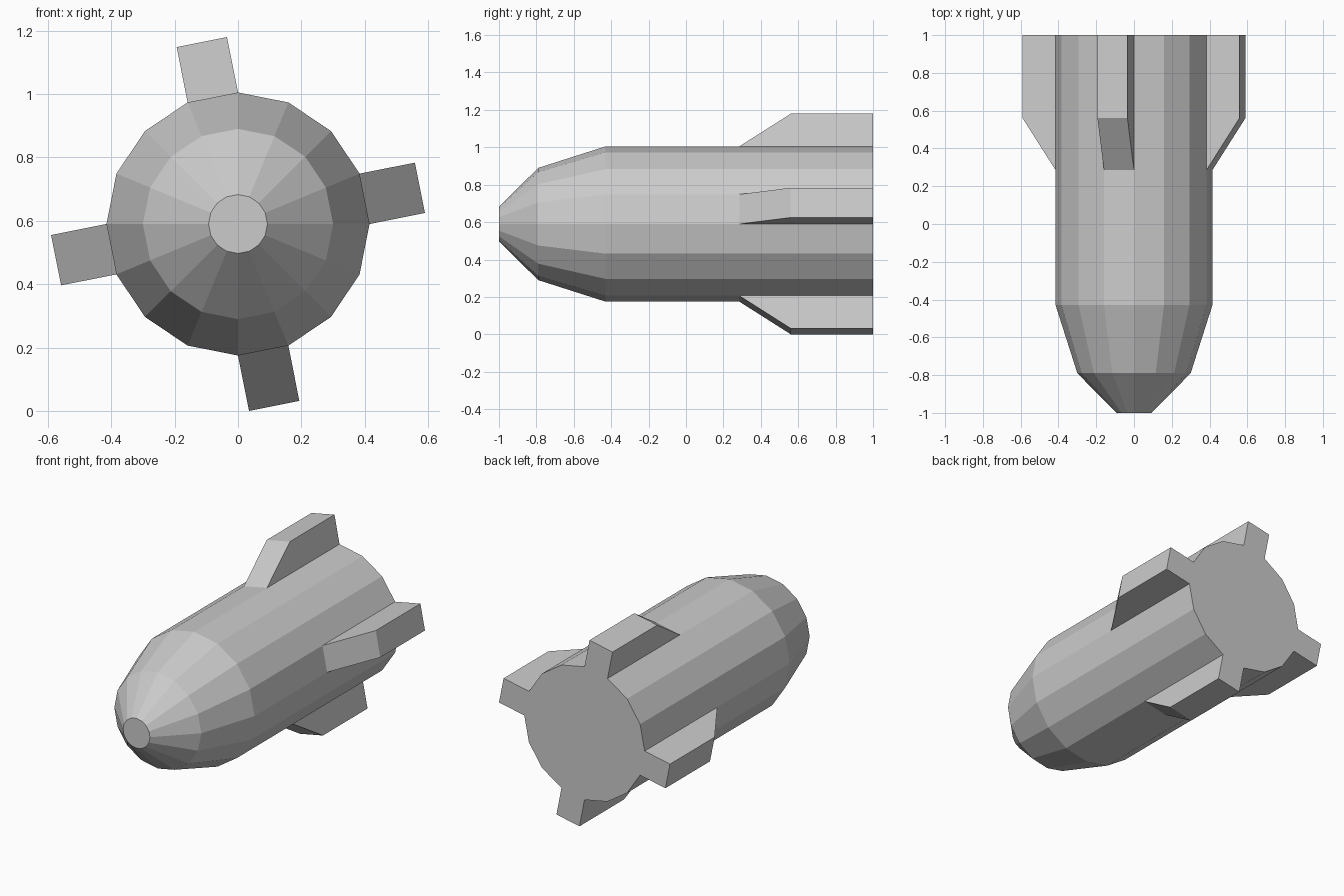
import bpy
import bmesh
import math
from mathutils import Vector

cube = bpy.data.objects.get("Cube")
if cube:
    bpy.data.objects.remove(cube, do_unlink=True)

SIDES = 16
RADIUS = 0.415
CENTRE_Z = 0.59
FIN_HEIGHT = 0.178

grey = bpy.data.materials.new("light grey")
grey.use_nodes = True
colour = (0.6, 0.6, 0.6, 1)
grey.diffuse_color = colour
grey.node_tree.nodes["Principled BSDF"].inputs["Base Color"].default_value = colour


def rim_point(index, radius, y):
    a = math.tau * index / SIDES
    return Vector((radius * math.cos(a), y, CENTRE_Z + radius * math.sin(a)))


def finish(name, bm):
    bmesh.ops.recalc_face_normals(bm, faces=bm.faces)
    mesh = bpy.data.meshes.new(name)
    bm.to_mesh(mesh)
    bm.free()
    mesh.materials.append(grey)
    obj = bpy.data.objects.new(name, mesh)
    bpy.context.collection.objects.link(obj)


# Faceted body with a tapered, blunt nose
profile = [(-1, 0.093), (-0.79, 0.3), (-0.43, RADIUS), (1, RADIUS)]
bm = bmesh.new()
rings = [[bm.verts.new(rim_point(i, r, y)) for i in range(SIDES)] for y, r in profile]
for near, far in zip(rings, rings[1:]):
    for i in range(SIDES):
        j = (i + 1) % SIDES
        bm.faces.new((near[i], near[j], far[j], far[i]))
bm.faces.new(rings[0])
bm.faces.new(rings[-1])
finish("body", bm)

# Four tail fins, each rising from one side panel with a sloped front
fin_outline = [(0.285, 0), (0.56, FIN_HEIGHT), (1, FIN_HEIGHT), (1, 0)]
for k, name in enumerate(["left_fin", "top_fin", "right_fin", "bottom_fin"]):
    first = k * SIDES // 4
    a = math.tau * (first + 0.5) / SIDES
    outward = Vector((math.cos(a), 0, math.sin(a)))
    bm = bmesh.new()
    sides = [[bm.verts.new(rim_point(i, RADIUS, y) + outward * h) for y, h in fin_outline]
             for i in (first, first + 1)]
    for side in sides:
        bm.faces.new(side)
    for i in range(4):
        j = (i + 1) % 4
        bm.faces.new((sides[0][i], sides[0][j], sides[1][j], sides[1][i]))
    finish(name, bm)
